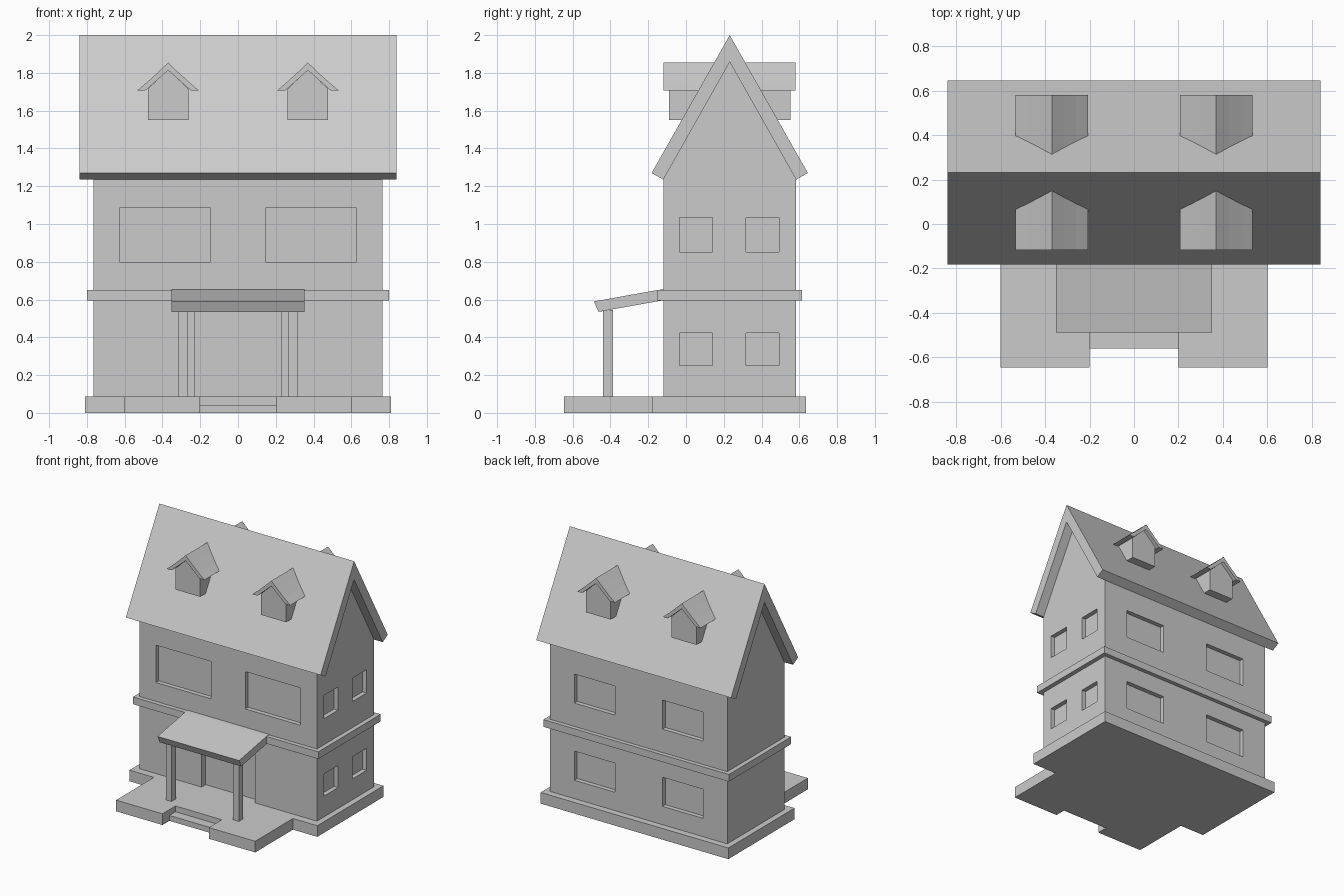
import bpy, bmesh
from mathutils import Vector

if "Cube" in bpy.data.objects:
    bpy.data.objects.remove(bpy.data.objects["Cube"])

MID = 0.2315  # y of the ridge


def add_prism(bm, pts, axis, lo, hi):
    """Extrude a closed 2D profile along an axis (x: pts=yz, y: pts=xz, z: pts=xy)."""
    def place(p, t):
        return {'x': (t, p[0], p[1]), 'y': (p[0], t, p[1]), 'z': (p[0], p[1], t)}[axis]
    ring = [bm.verts.new(place(p, lo)) for p in pts]
    face = bm.faces.new(ring)
    ext = bmesh.ops.extrude_face_region(bm, geom=[face])
    shift = Vector(place((0, 0), hi - lo))
    bmesh.ops.translate(bm, vec=shift, verts=[v for v in ext['geom'] if isinstance(v, bmesh.types.BMVert)])


def make(name, parts):
    bm = bmesh.new()
    for p in parts:
        add_prism(bm, *p)
    bmesh.ops.recalc_face_normals(bm, faces=bm.faces)
    me = bpy.data.meshes.new(name)
    bm.to_mesh(me)
    bm.free()
    ob = bpy.data.objects.new(name, me)
    bpy.context.scene.collection.objects.link(ob)
    return ob


def box(x0, x1, y0, y1, z0, z1):
    return ([(x0, y0), (x1, y0), (x1, y1), (x0, y1)], 'z', z0, z1)


# Plinth and porch deck with a notch for the step
half = [(0.2, -0.485), (0.2, -0.645), (0.6, -0.645), (0.6, -0.18), (0.81, -0.18), (0.81, 0.635)]
outline = half + [(-x, y) for x, y in reversed(half)]
make("foundation", [(outline, 'z', 0, 0.087)])
make("porch_step", [box(-0.2, 0.2, -0.56, -0.485, 0, 0.042)])

# Gabled walls
walls = make("walls", [([(-0.12, 0.04), (0.583, 0.04), (0.583, 1.24), (MID, 1.86), (-0.12, 1.24)],
                        'x', -0.765, 0.765)])

# Window and door recesses
D = 0.035
cuts = [box(-0.23, 0.23, -0.2, -0.12 + 0.05, 0.087, 0.54)]
for s in (-1, 1):
    a, b = sorted((s * 0.147, s * 0.625))
    cuts.append(box(a, b, -0.2, -0.12 + D, 0.797, 1.088))
    a, b = sorted((s * 0.205, s * 0.555))
    for z0, z1 in ((0.23, 0.457), (0.832, 1.058)):
        cuts.append(box(a, b, 0.583 - D, 0.7, z0, z1))
for y0 in (-0.035, 0.317):
    for z0, z1 in ((0.25, 0.422), (0.853, 1.035)):
        cuts.append(box(0.765 - D, 0.9, y0, y0 + 0.175, z0, z1))
cutter = make("recess_cutter", cuts)
cutter.hide_render = True
mod = walls.modifiers.new("recesses", 'BOOLEAN')
mod.operation, mod.solver, mod.object = 'DIFFERENCE', 'EXACT', cutter
deps = bpy.context.evaluated_depsgraph_get()
walls.data = bpy.data.meshes.new_from_object(walls.evaluated_get(deps))
walls.modifiers.clear()
bpy.data.objects.remove(cutter)

# Floor band between the storeys
make("floor_band", [box(-0.8, 0.8, -0.153, 0.615, 0.594, 0.65)])

# Porch canopy and posts
make("porch_canopy", [([(-0.488, 0.59), (-0.463, 0.535), (-0.115, 0.597), (-0.115, 0.655), (-0.153, 0.65)],
                       'x', -0.352, 0.352)])
for s, side in ((-1, "left"), (1, "right")):
    a, b = sorted((s * 0.265, s * 0.315))
    make("porch_post_" + side, [box(a, b, -0.44, -0.387, 0.08, 0.545)])

# Main roof
make("main_roof", [([(-0.182, 1.27), (-0.12, 1.235), (MID, 1.857), (0.583, 1.235), (0.645, 1.27), (MID, 2.0)],
                    'x', -0.84, 0.84)])

# Dormers, two on each slope, roofs with a very slight flare
for x in (-0.37, 0.37):
    for front in (True, False):
        def span(y0):
            return (y0, 0.16) if front else (2 * MID - 0.16, 2 * MID - y0)
        tag = ("front" if front else "back") + ("_left" if x < 0 else "_right")
        body = [(-0.107, 1.55), (0.107, 1.55), (0.107, 1.716), (0, 1.816), (-0.107, 1.716)]
        make("dormer_" + tag, [([(x + u, z) for u, z in body], 'y', *span(-0.09))])
        right = [(0.055, 1.802), (0.11, 1.752), (0.163, 1.707), (0.12, 1.707)]
        roof = [(0, 1.855)] + right + [(0, 1.814)] + [(-u, z) for u, z in reversed(right)]
        make("dormer_roof_" + tag, [([(x + u, z) for u, z in roof], 'y', *span(-0.118))])
